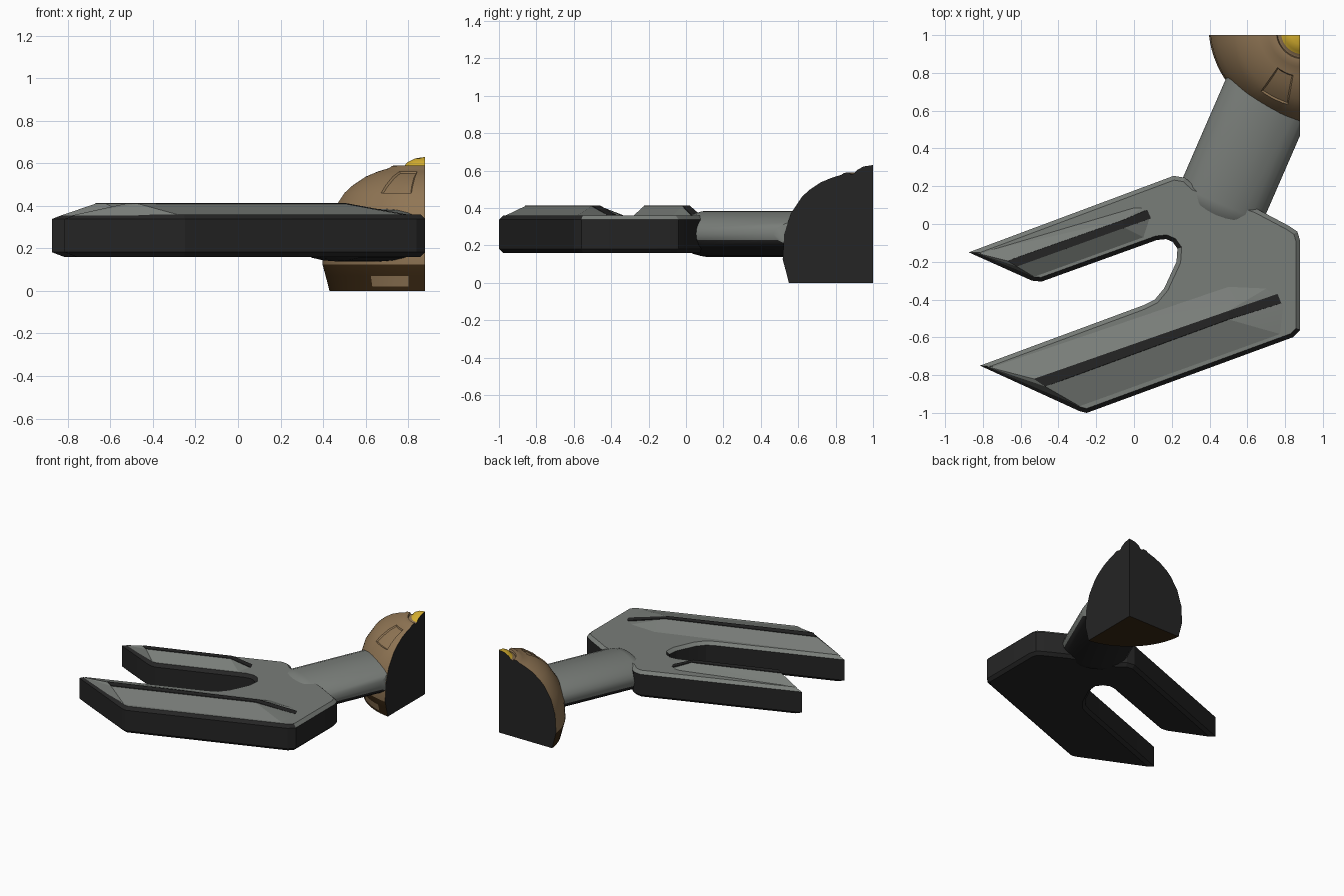
import bpy, bmesh, math
from mathutils import Vector, Matrix

cube = bpy.data.objects.get("Cube")
if cube:
    bpy.data.objects.remove(cube)


def material(name, r, g, b):
    m = bpy.data.materials.new(name)
    m.use_nodes = True
    m.diffuse_color = (r, g, b, 1)
    m.node_tree.nodes["Principled BSDF"].inputs["Base Color"].default_value = (r, g, b, 1)
    return m


GREY = material("grey", 0.19, 0.205, 0.19)
DARK = material("charcoal", 0.018, 0.018, 0.018)
BROWN = material("brown", 0.28, 0.18, 0.09)
UMBER = material("dark brown", 0.04, 0.02, 0.006)
GOLD = material("gold", 0.7, 0.45, 0.03)


def finish(name, bm, mats, rule=None, angle=30):
    """Turn a bmesh into an object, colouring its faces by a rule."""
    bmesh.ops.recalc_face_normals(bm, faces=bm.faces)
    bm.normal_update()
    if rule:
        for f in bm.faces:
            f.material_index = rule(f)
    me = bpy.data.meshes.new(name)
    bm.to_mesh(me)
    bm.free()
    ob = bpy.data.objects.new(name, me)
    bpy.context.collection.objects.link(ob)
    for m in mats:
        me.materials.append(m)
    bpy.ops.object.select_all(action="DESELECT")
    ob.select_set(True)
    bpy.context.view_layer.objects.active = ob
    bpy.ops.object.shade_smooth_by_angle(angle=math.radians(angle))
    return ob


def hull(name, low, high, z_low, z_high, mat):
    bm = bmesh.new()
    for pts, z in ((low, z_low), (high, z_high)):
        for x, y in pts:
            bm.verts.new((x, y, z))
    bmesh.ops.convex_hull(bm, input=bm.verts)
    bmesh.ops.dissolve_limit(bm, angle_limit=0.02, verts=bm.verts, edges=bm.edges)
    return finish(name, bm, [mat], angle=10)


# Forked claw slab with chamfered rims, dark on the sides and below
outline = [(-.875, -.15), (.21, .255), (.27, .245), (.32, .2), (.65, .08),
           (.82, -.01), (.865, -.04), (.88, -.09), (.88, -.56), (.84, -.6),
           (-.25, -1), (-.29, -.99), (-.815, -.75), (.05, -.43), (.11, -.4),
           (.16, -.34), (.225, -.2), (.23, -.13), (.205, -.095), (.17, -.08),
           (.12, -.085), (-.49, -.305), (-.54, -.3)]
bm = bmesh.new()
base = bm.faces.new([bm.verts.new((x, y, .16)) for x, y in outline])
top = bmesh.ops.extrude_face_region(bm, geom=[base])["geom"]
bmesh.ops.translate(bm, vec=(0, 0, .2), verts=[v for v in top if isinstance(v, bmesh.types.BMVert)])
bmesh.ops.recalc_face_normals(bm, faces=bm.faces)
rims = [e for e in bm.edges if abs(e.verts[0].co.z - e.verts[1].co.z) < .01]
bmesh.ops.bevel(bm, geom=rims, offset=.022, segments=1, affect="EDGES", clamp_overlap=True)


def slab_colour(f):
    n = f.normal
    return 0 if n.z > .9 or (n.z > .4 and n.y > 0) else 1


finish("claw_slab", bm, [GREY, DARK], slab_colour, 20)

# Raised ridge and dark edge strip on each prong
ridges = {
    "front": ([(-.78, -.755), (-.27, -.975), (.8, -.59), (.82, -.42), (.72, -.33), (.5, -.32), (-.66, -.725)],
              [(-.47, -.86), (.5, -.505), (.5, -.46), (-.53, -.82)],
              [(.78, -.42), (.76, -.37)]),
    "back": ([(-.83, -.155), (-.52, -.285), (.06, -.075), (.1, .05), (.05, .09), (0, .09), (-.7, -.14)],
             [(-.62, -.225), (-.05, -.02), (-.06, .02), (-.67, -.195)],
             [(.09, .03), (.07, .075)]),
}
for side, (low, high, tail) in ridges.items():
    hull(side + "_prong_ridge", low, high, .355, .41, GREY)
    hull(side + "_prong_strip", tail + high, high, .362, .414, DARK)

# Flattened round arm from the claw into the dome, trimmed at the side plane
axis = Vector((.4, .92, 0)).normalized()
across = Vector((axis.y, -axis.x, 0))
start = Vector((.44, .06, .262))
bm = bmesh.new()
loops = []
for along, size in ((-.04, .6), (0, .9), (.05, 1), (.72, 1)):
    loop = []
    for i in range(24):
        a = math.tau * i / 24
        loop.append(bm.verts.new(start + axis * along + across * (.24 * size * math.cos(a))
                                 + Vector((0, 0, .123 * size * math.sin(a)))))
    loops.append(loop)
for a, b in zip(loops, loops[1:]):
    for i in range(24):
        j = (i + 1) % 24
        bm.faces.new((a[i], a[j], b[j], b[i]))
bm.faces.new(loops[0])
bm.faces.new(loops[-1])
cut = bmesh.ops.bisect_plane(bm, geom=bm.verts[:] + bm.edges[:] + bm.faces[:],
                             plane_co=(.878, 0, 0), plane_no=(1, 0, 0), clear_outer=True)
bmesh.ops.holes_fill(bm, edges=[e for e in bm.edges if e.is_boundary])
finish("arm", bm, [GREY, DARK], lambda f: 1 if f.normal.z < -.3 else 0, 40)

# Quarter dome: a profile turned through a right angle, closed by two flat cut walls
profile = [(0, .63), (.05, .622), (.085, .604), (.1, .585), (.12, .578), (.125, .59),
           (.155, .588), (.17, .577), (.22, .562), (.28, .537), (.34, .497), (.38, .46),
           (.44, .37), (.475, .26), (.483, .125), (.468, .07), (.455, .02), (.45, 0), (0, 0)]
STEPS = 18
centre = Vector((.88, 1, 0))
bm = bmesh.new()
rings = []
for i in range(STEPS + 1):
    t = math.radians(90) * i / STEPS
    dent = 1 - .05 * math.sin(2 * t)
    rings.append([bm.verts.new(centre + Vector((-r * dent * math.sin(t), -r * dent * math.cos(t), z)))
                  for r, z in profile])
panel = []
for i in range(STEPS):
    a, b = rings[i], rings[i + 1]
    for k in range(len(profile) - 1):
        f = bm.faces.new((a[k], a[k + 1], b[k + 1], b[k]))
        r = (profile[k][0] + profile[k + 1][0]) / 2
        z = (profile[k][1] + profile[k + 1][1]) / 2
        patch = 2 <= i < 7 and .02 < z < .07
        if r < .1 and z > .58:
            f.material_index = 1
        elif z < .125 and not patch:
            f.material_index = 2
        if 2 <= i < 7 and .22 < r < .38 and z > .4:
            panel.append(f)
for ring in (rings[0], rings[-1]):
    bm.faces.new(ring).material_index = 3
bmesh.ops.remove_doubles(bm, verts=bm.verts, dist=.0001)
bmesh.ops.recalc_face_normals(bm, faces=bm.faces)
# Shallow sunken panel on the dome's shoulder
bmesh.ops.inset_region(bm, faces=[f for f in panel if f.is_valid], thickness=.008, depth=-.008)
finish("quarter_dome", bm, [BROWN, GOLD, UMBER, DARK], angle=35)
